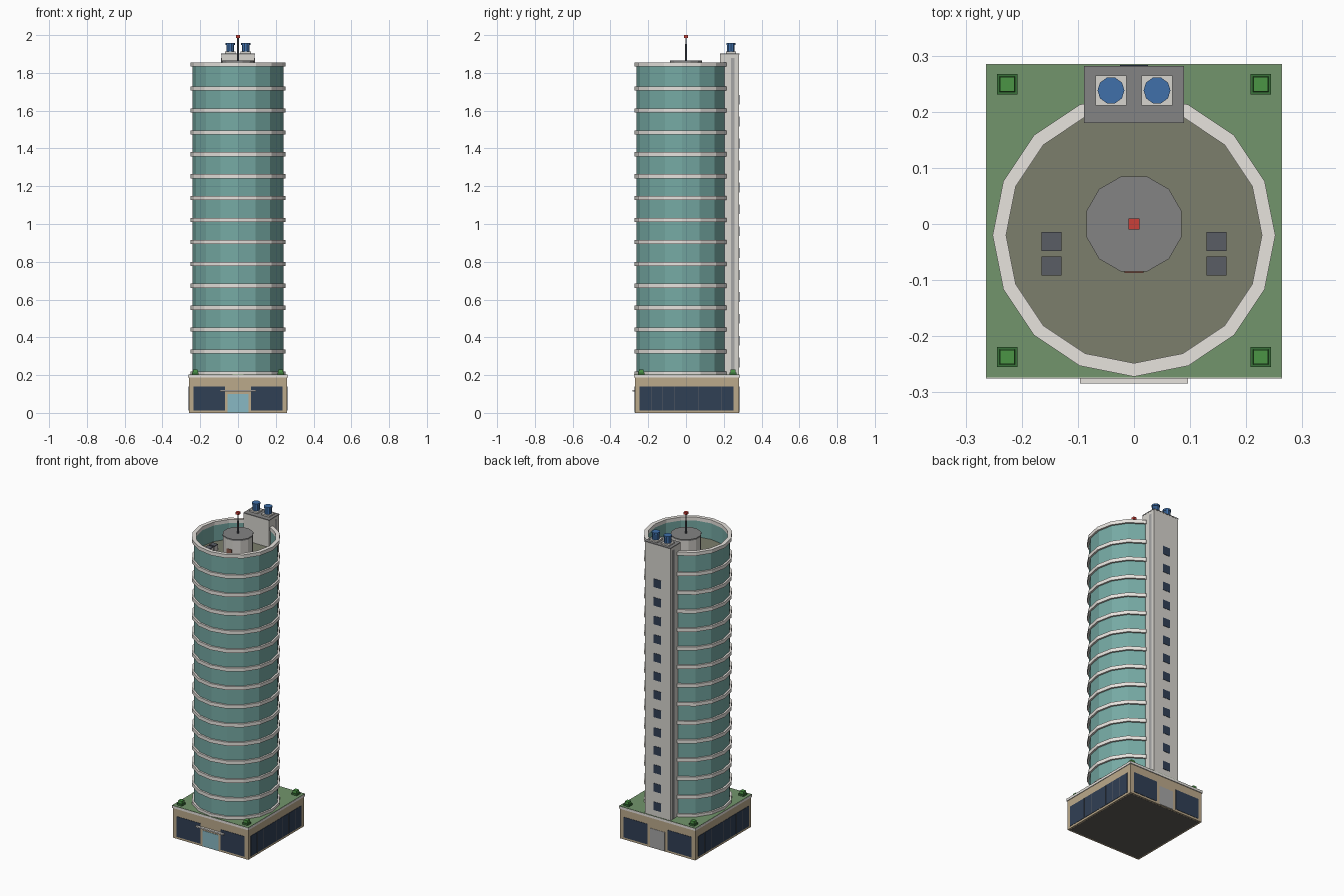
import bpy, math

if "Cube" in bpy.data.objects:
    bpy.data.objects.remove(bpy.data.objects["Cube"])

TOWER_Y = -0.02
STEP = 0.116


def material(name, r, g, b):
    m = bpy.data.materials.new(name)
    m.diffuse_color = (r, g, b, 1)
    m.use_nodes = True
    m.node_tree.nodes["Principled BSDF"].inputs["Base Color"].default_value = m.diffuse_color
    return m


GLASS = material("teal_glass", 0.18, 0.40, 0.37)
BAND = material("pale_stone", 0.80, 0.77, 0.73)
CORE = material("core_concrete", 0.68, 0.66, 0.62)
ROOF = material("roof_gravel", 0.20, 0.21, 0.15)
CAP = material("roof_grey", 0.23, 0.23, 0.23)
SAND = material("sand_stone", 0.50, 0.40, 0.26)
NAVY = material("dark_window", 0.03, 0.05, 0.09)
DOOR = material("door_glass", 0.25, 0.48, 0.55)
STEEL = material("service_door", 0.38, 0.38, 0.38)
GRASS = material("roof_grass", 0.17, 0.30, 0.15)
BUSH = material("bush", 0.07, 0.30, 0.06)
POT = material("planter", 0.04, 0.16, 0.04)
BLUE = material("tank_blue", 0.05, 0.16, 0.40)
SLATE = material("slate", 0.10, 0.11, 0.13)
RED = material("beacon_red", 0.60, 0.05, 0.04)
BROWN = material("hatch_brown", 0.25, 0.10, 0.07)
BASE = material("underside", 0.12, 0.11, 0.10)


def mesh(name, verts, faces, mat):
    me = bpy.data.meshes.new(name)
    me.from_pydata(verts, [], faces)
    me.materials.append(mat)
    ob = bpy.data.objects.new(name, me)
    bpy.context.collection.objects.link(ob)
    return ob


def box(name, x0, x1, y0, y1, z0, z1, mat, taper=1.0):
    cx, cy = (x0 + x1) / 2, (y0 + y1) / 2
    v = []
    for z, k in ((z0, 1.0), (z1, taper)):
        for x, y in ((x0, y0), (x1, y0), (x1, y1), (x0, y1)):
            v.append((cx + (x - cx) * k, cy + (y - cy) * k, z))
    f = [(3, 2, 1, 0), (4, 5, 6, 7)]
    f += [(i, (i + 1) % 4, (i + 1) % 4 + 4, i + 4) for i in range(4)]
    return mesh(name, v, f, mat)


def lathe(name, profile, n, cx, cy, mat, turn=0.0, closed=False, caps=False):
    """Spin (radius, z) points around a vertical axis with n flat sides."""
    v, f = [], []
    for r, z in profile:
        for i in range(n):
            a = turn + 2 * math.pi * i / n
            v.append((cx + r * math.cos(a), cy + r * math.sin(a), z))
    rows = len(profile)
    for j in range(rows if closed else rows - 1):
        k = (j + 1) % rows
        for i in range(n):
            h = (i + 1) % n
            f.append((j * n + i, j * n + h, k * n + h, k * n + i))
    if caps:
        f.append(tuple(reversed(range(n))))
        f.append(tuple(range((rows - 1) * n, rows * n)))
    return mesh(name, v, f, mat)


# Podium: walls, coping, planted roof
box("podium_walls", -0.26, 0.26, -0.27, 0.28, 0.0, 0.19, SAND)
box("podium_underside", -0.25, 0.25, -0.26, 0.27, -0.0005, 0.002, BASE)
box("podium_coping", -0.264, 0.264, -0.275, 0.285, 0.187, 0.201, BAND)
box("podium_lawn", -0.263, 0.263, -0.274, 0.284, 0.2, 0.203, GRASS)

# Podium glazing, doors and canopy
for s in (-1, 1):
    xa, xb = sorted((s * 0.07, s * 0.235))
    box("front_window", xa, xb, -0.272, -0.265, 0.013, 0.14, NAVY)
    box("back_window", xa, xb, 0.275, 0.282, 0.013, 0.14, NAVY)
    xa, xb = sorted((s * 0.255, s * 0.262))
    box("side_window", xa, xb, -0.247, 0.252, 0.013, 0.14, NAVY)
    for i in range(1, 8):
        y = -0.247 + i * 0.499 / 8
        xa, xb = sorted((s * 0.255, s * 0.263))
        box("side_mullion", xa, xb, y - 0.001, y + 0.001, 0.013, 0.14, SLATE)
box("entrance_door", -0.055, 0.055, -0.272, -0.265, 0.003, 0.1, DOOR)
box("service_door", -0.05, 0.05, 0.275, 0.282, 0.003, 0.12, STEEL)
box("entrance_canopy", -0.096, 0.096, -0.284, -0.265, 0.114, 0.122, BAND)

# Corner planters
for x in (-0.226, 0.226):
    for y in (-0.237, 0.249):
        box("planter", x - 0.018, x + 0.018, y - 0.018, y + 0.018, 0.2, 0.214, POT)
        box("planter_bush", x - 0.014, x + 0.014, y - 0.014, y + 0.014, 0.21, 0.23, BUSH, 0.9)

# Sixteen-sided glass tower with parapet and floor bands
lathe("tower_glass", [(0.241, 0.2), (0.241, 1.845), (0.23, 1.845), (0.23, 1.72)],
      16, 0, TOWER_Y, GLASS)
lathe("tower_roof", [(0.235, 1.72), (0.235, 1.732)], 16, 0, TOWER_Y, ROOF, caps=True)


def band(z0, z1, inner):
    lathe("floor_band", [(inner, z0), (0.252, z0), (0.252, z1), (inner, z1)],
          16, 0, TOWER_Y, BAND, closed=True)


band(0.2, 0.22, 0.235)
for i in range(13):
    z = 0.325 + i * STEP
    band(z - 0.011, z + 0.011, 0.235)
band(1.833, 1.855, 0.228)

# Rear service core with recess strips and windows
box("service_core", -0.088, 0.088, 0.181, 0.281, 0.2, 1.9, CORE)
box("core_roof", -0.089, 0.089, 0.18, 0.282, 1.897, 1.903, CAP)
for s in (-1, 1):
    xa, xb = sorted((s * 0.08, s * 0.0892))
    box("core_side_strip", xa, xb, 0.238, 0.258, 0.203, 1.88, STEEL)
for i in range(13):
    z = 0.266 + i * STEP
    box("core_window", -0.025, 0.025, 0.275, 0.283, z - 0.026, z + 0.026, NAVY)

# Water tanks on the core
for x in (-0.041, 0.041):
    box("tank_base", x - 0.028, x + 0.028, 0.211, 0.265, 1.9, 1.912, CORE)
    lathe("water_tank", [(0.021, 1.91), (0.021, 1.947), (0.024, 1.947), (0.024, 1.958)],
          10, x, 0.238, BLUE, caps=True)

# Roof plant room, hatch, mast and air units
turn = math.radians(15)
lathe("plant_room", [(0.087, 1.73), (0.087, 1.86)], 12, 0, 0, CORE, turn, caps=True)
lathe("plant_room_roof", [(0.088, 1.857), (0.088, 1.866)], 12, 0, 0, CAP, turn, caps=True)
box("plant_room_door", -0.017, 0.017, -0.087, -0.08, 1.732, 1.80, BROWN)
lathe("mast", [(0.006, 1.86), (0.004, 1.99)], 6, 0, 0, SLATE, caps=True)
box("mast_beacon", -0.01, 0.01, -0.01, 0.01, 1.985, 2.0, RED)
for x in (-0.147, 0.147):
    for y in (-0.031, -0.075):
        box("air_unit", x - 0.018, x + 0.018, y - 0.016, y + 0.016, 1.73, 1.765, CORE)
        box("air_unit_top", x - 0.018, x + 0.018, y - 0.017, y + 0.017, 1.763, 1.77, SLATE)
